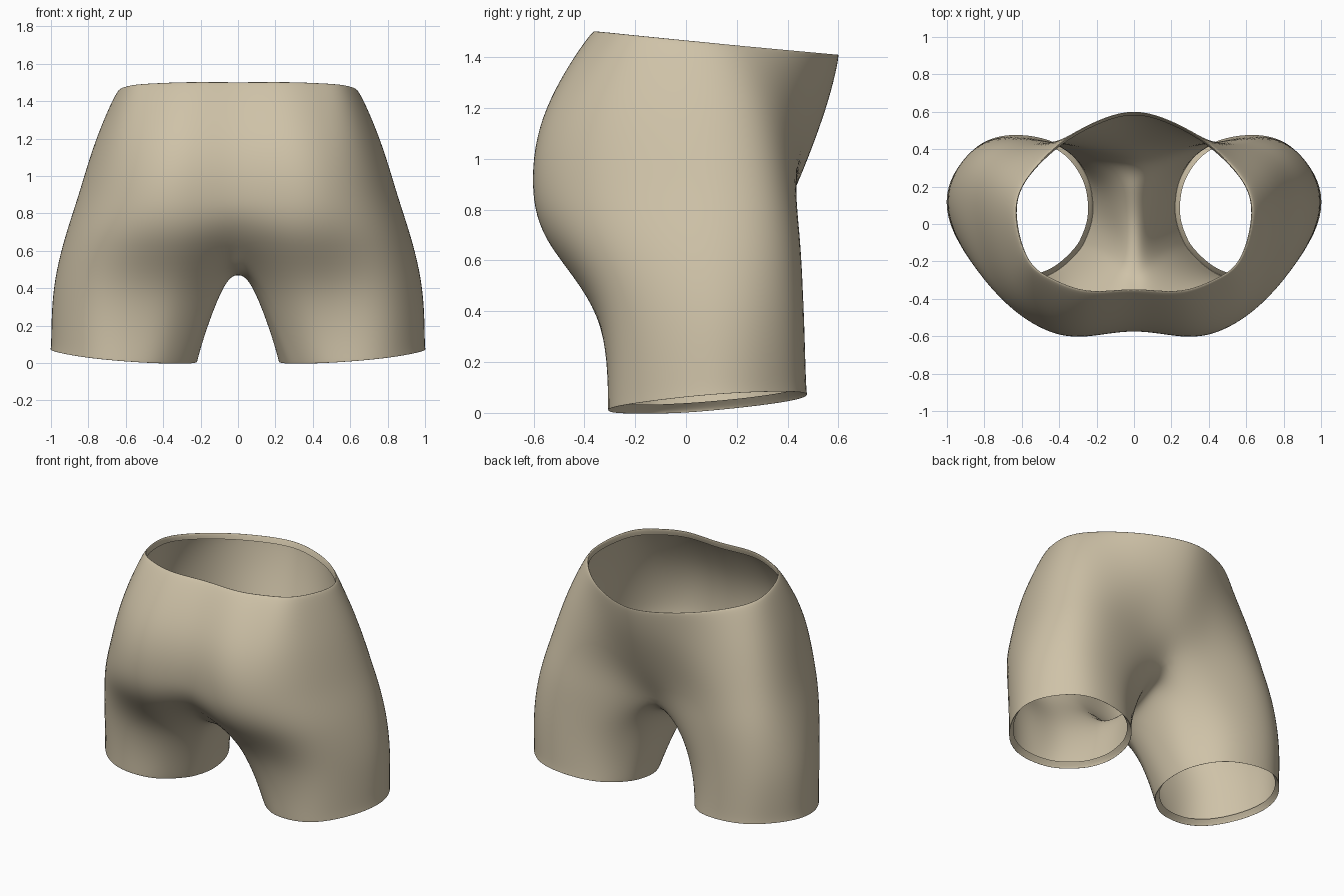
import bpy, bmesh, math
from mathutils import Vector

cube = bpy.data.objects.get("Cube")
if cube:
    bpy.data.objects.remove(cube, do_unlink=True)


def fabric(name, rgb):
    mat = bpy.data.materials.new(name)
    mat.use_nodes = True
    mat.diffuse_color = (*rgb, 1)
    mat.node_tree.nodes["Principled BSDF"].inputs["Base Color"].default_value = (*rgb, 1)
    return mat


def row(points, z):
    return [Vector((x, y, z)) for x, y in points]


# Left half outlines, from centre front round the hip to centre back
waist = row([(0, -.37), (.25, -.38), (.45, -.31), (.58, -.2), (.645, .03),
             (.6, .23), (.42, .42), (.22, .54), (0, .6)], 0)
for p in waist:
    p.z = 1.45 - .085 * p.y
waist_lip = [Vector((p.x * .97, p.y * .97, p.z - .025)) for p in waist]
belly = row([(0, -.53), (.27, -.55), (.48, -.48), (.66, -.3), (.755, .04),
             (.69, .29), (.47, .42), (.22, .51), (0, .55)], 1.2)
hip = row([(0, -.57), (.27, -.6), (.5, -.55), (.73, -.33), (.85, .06),
           (.78, .33), (.55, .43), (.25, .43), (0, .44)], .9)
seat = row([(0, -.46), (.27, -.53), (.52, -.5), (.79, -.31), (.925, .07),
            (.85, .35), (.62, .45), (.3, .41), (0, .33)], .66)

# Crotch curve closes the seat outline into the top of the leg
seat += [Vector((0, y, z)) for y, z in [(.2, .56), (.05, .49), (-.12, .465), (-.29, .5)]]
thigh = row([(.17, -.24), (.33, -.335), (.54, -.345), (.82, -.26), (.985, .08),
             (.9, .35), (.7, .46), (.43, .43), (.24, .32),
             (.14, .2), (.1, .06), (.09, -.06), (.11, -.16)], .38)

# Slanted round hem, with its edge turned inward
centre = Vector((.61, .09, 0))


def hem_ring(radius, lift):
    ring = []
    for p in thigh:
        a = math.atan2(p.y - centre.y, p.x - centre.x)
        c, s = math.cos(a), math.sin(a)
        ring.append(centre + Vector((radius * c, radius * s, .045 + lift + .03 * (c + s))))
    return ring


hem, hem_lip = hem_ring(.39, 0), hem_ring(.365, .03)
cuff = [h.lerp(t, .14) for h, t in zip(hem, thigh)]

# Loft the torso as open strips and the leg as closed rings
bm = bmesh.new()


def loft(rows, closed):
    for upper, lower in zip(rows, rows[1:]):
        count = len(upper)
        for i in range(count if closed else count - 1):
            j = (i + 1) % count
            bm.faces.new((upper[i], lower[i], lower[j], upper[j]))


torso_rows = [[bm.verts.new(p) for p in r] for r in (waist_lip, waist, belly, hip)]
leg_rows = [[bm.verts.new(p) for p in r] for r in (seat, thigh, cuff, hem, hem_lip)]
loft(torso_rows + [leg_rows[0][:len(waist)]], False)
loft(leg_rows, True)

# Mirror the half and weld the centre seam
bmesh.ops.mirror(bm, geom=bm.verts[:] + bm.edges[:] + bm.faces[:], axis='X', merge_dist=.001)
bmesh.ops.remove_doubles(bm, verts=bm.verts[:], dist=.001)
bmesh.ops.recalc_face_normals(bm, faces=bm.faces[:])
front = min(bm.faces, key=lambda f: f.calc_center_median().y)
if front.normal.y > 0:
    bmesh.ops.reverse_faces(bm, faces=bm.faces[:])
mesh = bpy.data.meshes.new("shorts")
bm.to_mesh(mesh)
bm.free()
shorts = bpy.data.objects.new("shorts", mesh)
bpy.context.collection.objects.link(shorts)
mesh.materials.append(fabric("beige fabric", (.62, .54, .39)))

subdivision = shorts.modifiers.new("smooth cloth", 'SUBSURF')
subdivision.levels = subdivision.render_levels = 3

# Push the cage out so the smoothed cloth passes through the outlines
targets = [v.co.copy() for v in mesh.vertices]
for _ in range(4):
    graph = bpy.context.evaluated_depsgraph_get()
    smooth = shorts.evaluated_get(graph).data
    offsets = [t - smooth.vertices[i].co for i, t in enumerate(targets)]
    for v, offset in zip(mesh.vertices, offsets):
        v.co += offset
    mesh.update()
    shorts.update_tag()
    bpy.context.view_layer.update()

for face in mesh.polygons:
    face.use_smooth = True
